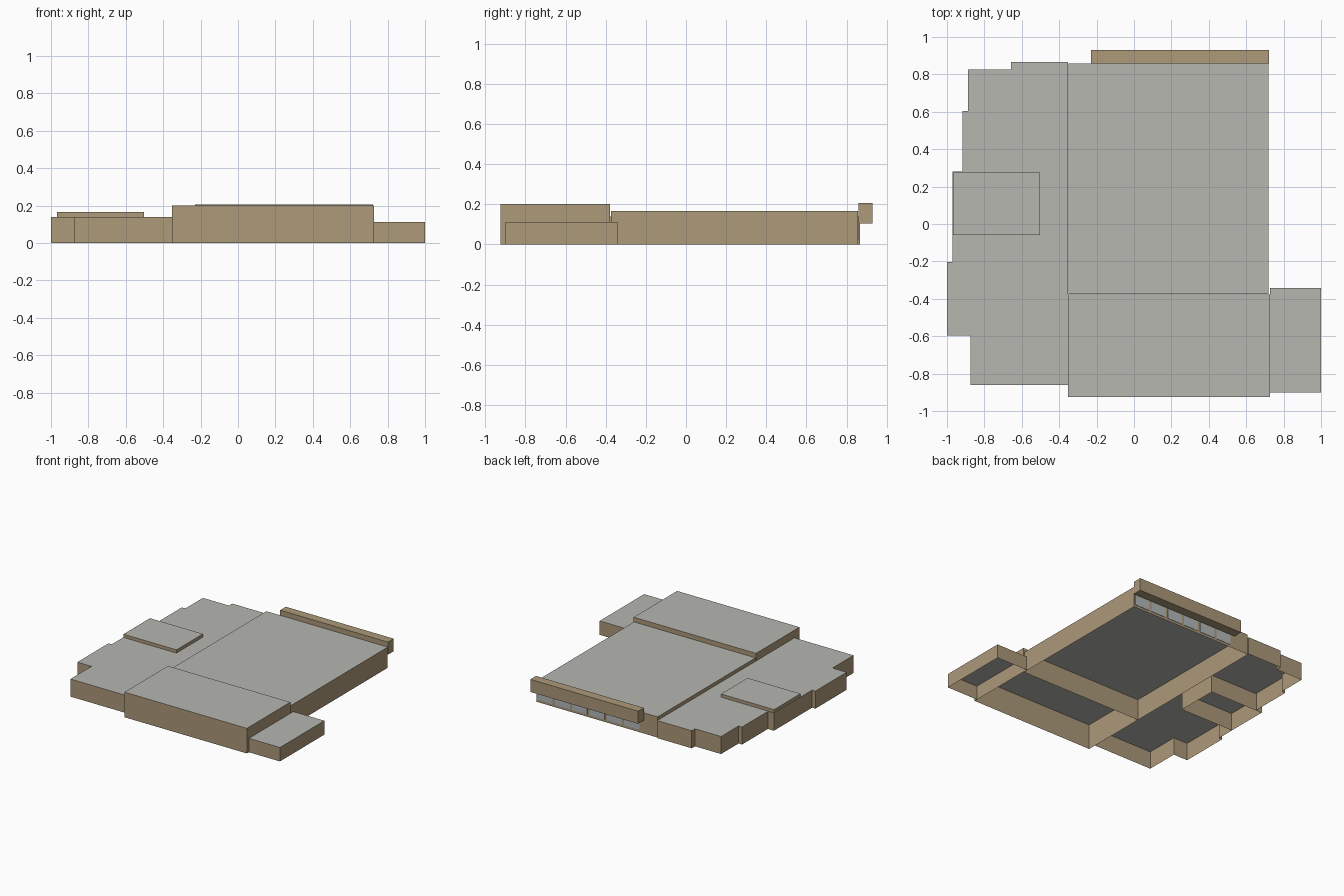
import bpy
import bmesh

cube = bpy.data.objects.get("Cube")
if cube:
    bpy.data.objects.remove(cube, do_unlink=True)


def material(name, colour):
    mat = bpy.data.materials.new(name)
    mat.use_nodes = True
    mat.diffuse_color = (*colour, 1)
    mat.node_tree.nodes["Principled BSDF"].inputs["Base Color"].default_value = (*colour, 1)
    return mat


WALL = material("tan wall", (0.413, 0.319, 0.195))
ROOF = material("grey roof", (0.468, 0.474, 0.434))
GLASS = material("pale window", (0.45, 0.48, 0.48))


def rect(x0, x1, y0, y1):
    return [(x0, y0), (x1, y0), (x1, y1), (x0, y1)]


def block(name, outline, z0, z1, side=WALL, top=ROOF, closed=False):
    """Extrude a counter-clockwise outline; the underside stays open unless closed."""
    bm = bmesh.new()
    low = [bm.verts.new((x, y, z0)) for x, y in outline]
    high = [bm.verts.new((x, y, z1)) for x, y in outline]
    for i in range(len(outline)):
        j = (i + 1) % len(outline)
        bm.faces.new((low[i], low[j], high[j], high[i]))
    bm.faces.new(high).material_index = 1
    if closed:
        bm.faces.new(low[::-1])
    mesh = bpy.data.meshes.new(name)
    bm.to_mesh(mesh)
    bm.free()
    mesh.materials.append(side)
    mesh.materials.append(top)
    obj = bpy.data.objects.new(name, mesh)
    bpy.context.collection.objects.link(obj)
    return obj


# Halls and side annex, open underneath
block("main_hall", rect(-0.35, 0.72, -0.374, 0.857), 0, 0.165)
block("front_hall", rect(-0.353, 0.726, -0.925, -0.378), 0, 0.2)
block("side_annex", rect(0.727, 1, -0.9, -0.341), 0, 0.111)

# Stepped low wing
wing = [(-0.875, -0.86), (-0.354, -0.86), (-0.354, 0.866), (-0.657, 0.866),
        (-0.657, 0.825), (-0.887, 0.825), (-0.887, 0.605), (-0.918, 0.605),
        (-0.918, 0.28), (-0.971, 0.28), (-0.971, -0.202), (-1, -0.202),
        (-1, -0.595), (-0.875, -0.595)]
block("low_wing", wing, 0, 0.14)
block("raised_room", rect(-0.969, -0.502, -0.058, 0.275), 0, 0.166)

# Canopy over the rear wall
block("rear_canopy", rect(-0.229, 0.722, 0.858, 0.93), 0.105, 0.205, top=WALL, closed=True)

# Row of windows beneath the canopy
COUNT, START, PITCH = 6, -0.2, 0.153
for i in range(COUNT):
    x = START + i * PITCH
    block(f"rear_window_{i + 1}", rect(x + 0.01, x + PITCH - 0.01, 0.855, 0.86),
          0.02, 0.1, side=GLASS, top=GLASS, closed=True)
